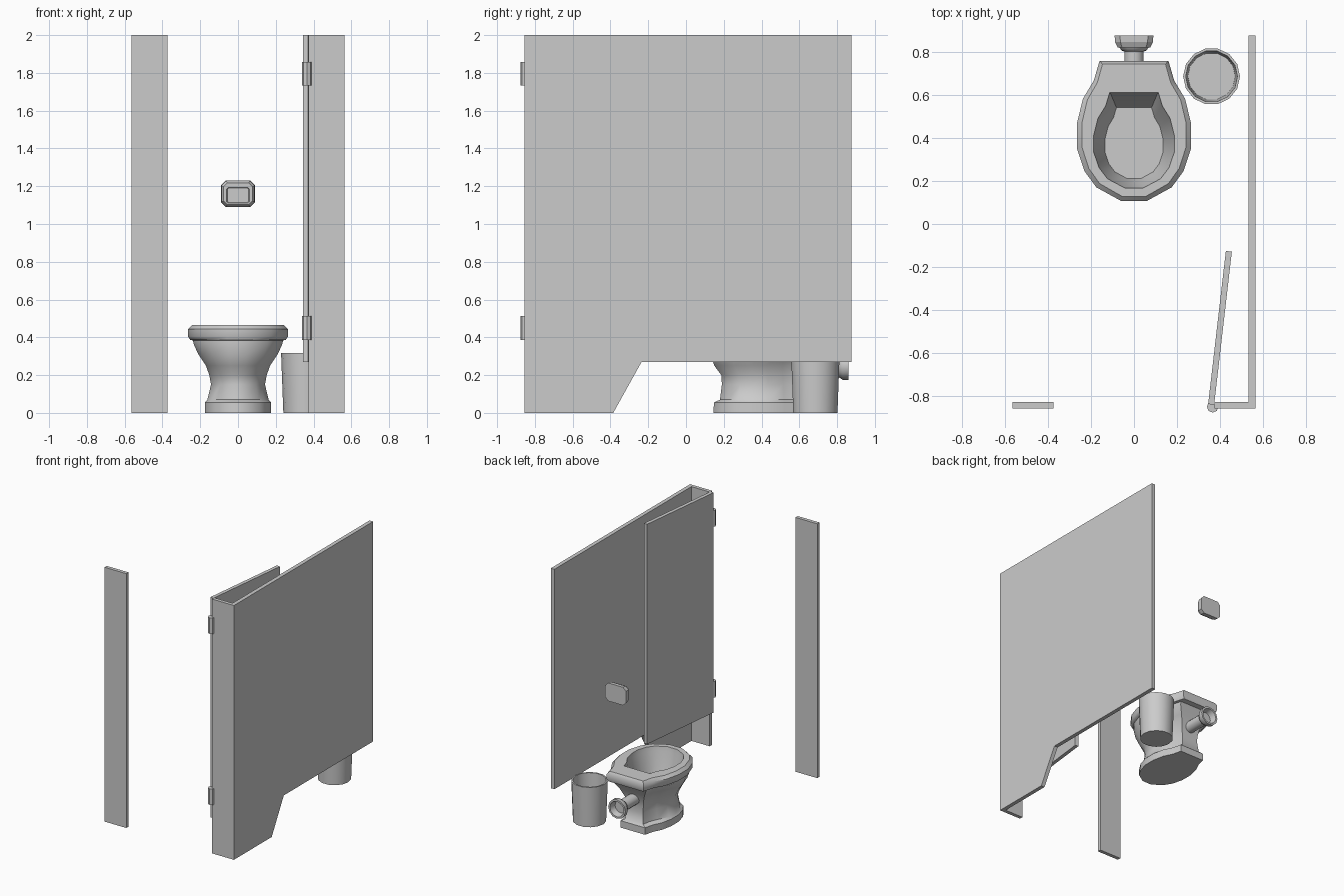
import bpy, bmesh, math
from mathutils import Matrix

if "Cube" in bpy.data.objects:
    bpy.data.objects.remove(bpy.data.objects["Cube"])


def loft(name, rings, cap_start=True, cap_end=True, smooth=None):
    """Skin a list of equal-length point rings into one mesh object."""
    bm = bmesh.new()
    vr = [[bm.verts.new(p) for p in r] for r in rings]
    n = len(vr[0])
    for a, b in zip(vr, vr[1:]):
        for i in range(n):
            j = (i + 1) % n
            bm.faces.new((a[i], a[j], b[j], b[i]))
    if cap_start:
        bm.faces.new(vr[0][::-1])
    if cap_end:
        bm.faces.new(vr[-1])
    bmesh.ops.recalc_face_normals(bm, faces=bm.faces)
    me = bpy.data.meshes.new(name)
    bm.to_mesh(me)
    bm.free()
    ob = bpy.data.objects.new(name, me)
    bpy.context.collection.objects.link(ob)
    if smooth:
        bpy.ops.object.select_all(action='DESELECT')
        ob.select_set(True)
        bpy.context.view_layer.objects.active = ob
        bpy.ops.object.shade_smooth_by_angle(angle=math.radians(smooth))
    return ob


def box(name, x0, x1, y0, y1, z0, z1):
    pts = [(x0, y0), (x1, y0), (x1, y1), (x0, y1)]
    return loft(name, [[(x, y, z) for x, y in pts] for z in (z0, z1)])


def circle(cx, cy, r, z, n):
    return [(cx + r * math.cos(2 * math.pi * i / n),
             cy + r * math.sin(2 * math.pi * i / n), z) for i in range(n)]


# Side partition with cut-away lower edge
side = [(-0.855, 0), (-0.385, 0), (-0.235, 0.27), (0.875, 0.27), (0.875, 2), (-0.855, 2)]
loft("side_partition", [[(x, y, z) for y, z in side] for x in (0.532, 0.563)])

# Front posts
box("front_panel_left", -0.563, -0.373, -0.855, -0.827, 0, 2)
box("front_panel_right", 0.373, 0.532, -0.855, -0.827, 0, 2)

# Door swung open inwards
door = box("door", -0.014, 0.014, 0, 0.715, 0.27, 2)
door.data.transform(Matrix.Translation((0.358, -0.837, 0)) @ Matrix.Rotation(math.radians(-6.6), 4, 'Z'))

# Hinges
for label, z0 in (("lower", 0.387), ("upper", 1.732)):
    loft("hinge_" + label, [circle(0.365, -0.848, 0.027, z, 8) for z in (z0, z0 + 0.126)])

# Toilet: one half outline, rescaled for every height
HALF = [(0.06, 0.107), (0.175, 0.17), (0.23, 0.245), (0.265, 0.35), (0.265, 0.465),
        (0.237, 0.58), (0.186, 0.665), (0.16, 0.755)]


def bowl_ring(z, w, yf, yb, back=1.0):
    half = []
    for i, (x, y) in enumerate(HALF):
        k = back if i > 4 else 1.0
        half.append((x * k * w / 0.265, yf + (y - 0.107) / 0.648 * (yb - yf)))
    return [(x, y, z) for x, y in half] + [(-x, y, z) for x, y in reversed(half)]


sections = [
    (0, 0.175, 0.145, 0.66), (0.055, 0.175, 0.148, 0.66), (0.07, 0.162, 0.18, 0.645, 0.8),
    (0.15, 0.143, 0.19, 0.635, 0.8), (0.20, 0.152, 0.187, 0.635, 0.8),
    (0.25, 0.17, 0.15, 0.645, 0.8), (0.31, 0.21, 0.13, 0.67, 0.85),
    (0.365, 0.235, 0.125, 0.70), (0.383, 0.238, 0.125, 0.71),
    (0.387, 0.253, 0.115, 0.75), (0.405, 0.265, 0.107, 0.757),
    (0.443, 0.265, 0.107, 0.757), (0.465, 0.242, 0.128, 0.742),
    (0.465, 0.187, 0.167, 0.61), (0.43, 0.18, 0.172, 0.605), (0.28, 0.135, 0.21, 0.54),
]
loft("toilet_bowl", [bowl_ring(*s) for s in sections], smooth=40)

# Waste pipe with flared open collar
pipe = [(0.045, 0.58), (0.045, 0.80), (0.058, 0.805), (0.075, 0.83), (0.075, 0.86),
        (0.06, 0.86), (0.05, 0.81)]
loft("waste_pipe", [[(x, y, 0.25 + z) for x, z, _ in circle(0, 0, r, 0, 12)] for r, y in pipe],
     smooth=40)

# Flush plate on the back wall, with inset button


def chamfered(w, h, c, y, zc=1.16):
    q = [(w, h - c), (w - c, h)]
    pts = q + [(-x, z) for x, z in q[::-1]] + [(-x, -z) for x, z in q] + [(x, -z) for x, z in q[::-1]]
    return [(x, y, zc + z) for x, z in pts]


loft("flush_plate", [chamfered(0.09, 0.071, 0.025, 0.875), chamfered(0.088, 0.069, 0.025, 0.845),
                     chamfered(0.076, 0.057, 0.02, 0.82), chamfered(0.06, 0.042, 0.008, 0.82, 1.152),
                     chamfered(0.056, 0.038, 0.006, 0.828, 1.152)])

# Waste bin, open at the top
bin_profile = [(0.12, 0), (0.132, 0.318), (0.12, 0.318), (0.11, 0.015)]
loft("waste_bin", [circle(0.36, 0.685, r, z, 14) for r, z in bin_profile], smooth=40)
